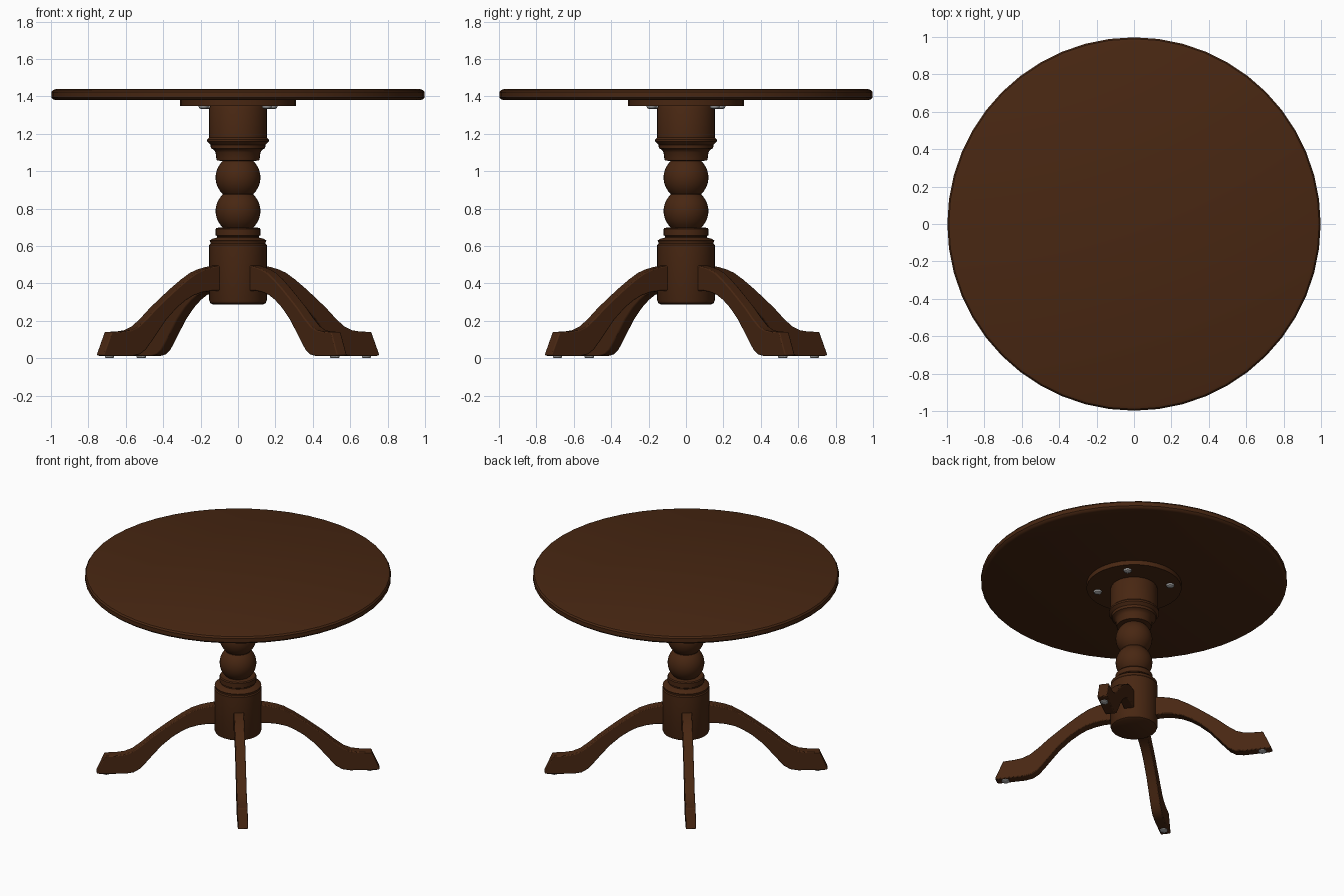
import bpy, bmesh, math
from mathutils import Matrix, Vector

cube = bpy.data.objects.get("Cube")
if cube:
    bpy.data.objects.remove(cube, do_unlink=True)


def material(name, rgb):
    m = bpy.data.materials.new(name)
    m.use_nodes = True
    m.diffuse_color = (*rgb, 1)
    bsdf = m.node_tree.nodes["Principled BSDF"]
    bsdf.inputs["Base Color"].default_value = (*rgb, 1)
    bsdf.inputs["Roughness"].default_value = 0.6
    return m


wood = material("dark_wood", (0.065, 0.02, 0.006))
steel = material("steel_grey", (0.4, 0.4, 0.4))


def finish(bm, name, mat, bevel=0):
    bmesh.ops.recalc_face_normals(bm, faces=bm.faces)
    mesh = bpy.data.meshes.new(name)
    bm.to_mesh(mesh)
    bm.free()
    mesh.materials.append(mat)
    ob = bpy.data.objects.new(name, mesh)
    bpy.context.collection.objects.link(ob)
    if bevel:
        mod = ob.modifiers.new("soft_edges", "BEVEL")
        mod.width, mod.segments, mod.limit_method = bevel, 2, "ANGLE"
    bpy.ops.object.select_all(action="DESELECT")
    ob.select_set(True)
    bpy.context.view_layer.objects.active = ob
    bpy.ops.object.shade_smooth_by_angle(angle=math.radians(35))
    return ob


def lathe(name, profile, mat, steps=32, at=(0, 0, 0)):
    """Spin a (radius, height) profile round z, capping both ends."""
    bm = bmesh.new()
    rings = []
    for r, z in profile:
        rings.append([bm.verts.new(Vector(at) + Vector((
            r * math.cos(math.tau * i / steps), r * math.sin(math.tau * i / steps), z)))
            for i in range(steps)])
    for a, b in zip(rings, rings[1:]):
        for i in range(steps):
            j = (i + 1) % steps
            bm.faces.new((a[i], a[j], b[j], b[i]))
    bm.faces.new(rings[0])
    bm.faces.new(rings[-1])
    return finish(bm, name, mat)


def ball(radius, centre, half):
    """Profile of a sphere cut flat at both poles."""
    points = []
    limit = math.asin(half / radius)
    for i in range(11):
        t = -limit + 2 * limit * i / 10
        points.append((radius * math.cos(t), centre + radius * math.sin(t)))
    return points


# Round top with a softened rim, and its mounting plate
lathe("table_top", [(0.975, 1.38), (0.99, 1.385), (0.998, 1.395), (0.998, 1.422),
                    (0.99, 1.433), (0.975, 1.438)], wood, 48)
lathe("mounting_plate", [(0.31, 1.348), (0.31, 1.381)], wood, 32)

# Turned column: base drum, collar, two balls, flared capital
base = [(0.135, 0.288), (0.148, 0.295), (0.154, 0.31), (0.154, 0.605), (0.148, 0.612),
        (0.148, 0.622), (0.152, 0.628), (0.14, 0.638), (0.112, 0.645), (0.112, 0.652),
        (0.12, 0.657), (0.12, 0.69), (0.115, 0.697)]
capital = [(0.113, 1.057), (0.116, 1.068), (0.12, 1.1), (0.13, 1.115), (0.145, 1.122),
           (0.147, 1.14), (0.155, 1.148), (0.165, 1.158), (0.165, 1.17), (0.155, 1.18),
           (0.155, 1.335), (0.148, 1.35)]
lathe("column", base + ball(0.12, 0.787, 0.088) + ball(0.12, 0.966, 0.088) + capital, wood)

# Leg side outline as (distance from centre, height)
top_edge = [(0.1, 0.497), (0.15, 0.495), (0.2, 0.487), (0.25, 0.475), (0.3, 0.457),
            (0.36, 0.422), (0.43, 0.374), (0.5, 0.322), (0.57, 0.268), (0.63, 0.215),
            (0.69, 0.17), (0.74, 0.15), (0.79, 0.143), (0.87, 0.14)]
low_edge = [(0.1, 0.36), (0.2, 0.36), (0.26, 0.352), (0.32, 0.335), (0.37, 0.31),
            (0.43, 0.27), (0.5, 0.208), (0.56, 0.138), (0.6, 0.09), (0.64, 0.045),
            (0.68, 0.02), (0.73, 0.011), (0.9, 0.011), (0.925, 0.016)]

for k, name in enumerate(["front_left", "back_left", "back_right", "front_right"]):
    angle = math.radians(-53 + 90 * k)
    turn = Matrix.Rotation(angle, 4, "Z")

    # Curved splayed leg
    bm = bmesh.new()
    outline = low_edge + top_edge[::-1]
    face = bm.faces.new([bm.verts.new((r, -0.033, z)) for r, z in outline])
    side = bmesh.ops.extrude_face_region(bm, geom=[face])
    bmesh.ops.translate(bm, vec=(0, 0.066, 0),
                        verts=[v for v in side["geom"] if isinstance(v, bmesh.types.BMVert)])
    bm.transform(turn)
    finish(bm, name + "_leg", wood, 0.006)

    # Glide under the foot
    lathe(name + "_glide", [(0.018, 0), (0.025, 0.004), (0.025, 0.013)], steel, 16,
          turn @ Vector((0.86, 0, 0)))

    # Screw head under the mounting plate
    spot = Matrix.Rotation(math.radians(-50 + 90 * k), 4, "Z") @ Vector((0.24, 0, 0))
    lathe(name + "_screw", [(0.012, 1.332), (0.024, 1.338), (0.028, 1.35)], steel, 12, spot)
